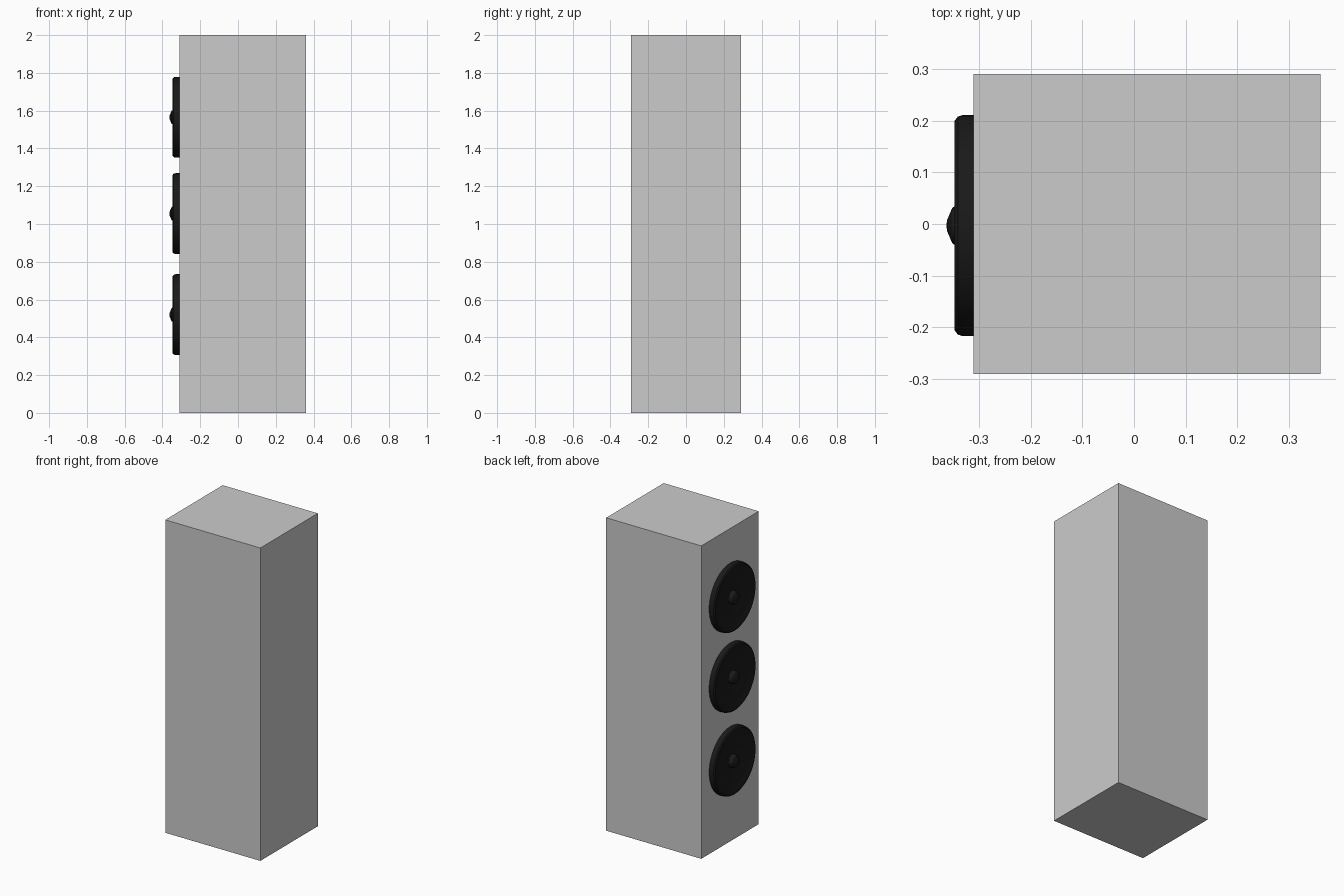
import bpy, bmesh, math
from mathutils import Matrix

if "Cube" in bpy.data.objects:
    bpy.data.objects.remove(bpy.data.objects["Cube"])

FACE_X = -0.311  # cabinet face that carries the drivers


def material(name, color):
    m = bpy.data.materials.new(name)
    m.diffuse_color = color
    m.use_nodes = True
    m.node_tree.nodes["Principled BSDF"].inputs["Base Color"].default_value = m.diffuse_color
    return m


def finish(name, bm, mat=None, smooth=False):
    me = bpy.data.meshes.new(name)
    bmesh.ops.recalc_face_normals(bm, faces=bm.faces)
    bm.to_mesh(me)
    bm.free()
    ob = bpy.data.objects.new(name, me)
    bpy.context.collection.objects.link(ob)
    if mat:
        me.materials.append(mat)
    if smooth:
        bpy.ops.object.select_all(action='DESELECT')
        ob.select_set(True)
        bpy.context.view_layer.objects.active = ob
        bpy.ops.object.shade_smooth_by_angle(angle=math.radians(30))
    return ob


def lathe(name, profile, y, z, mat, segments=48):
    """Spin (radius, outward depth) points about the driver's x axis."""
    bm = bmesh.new()
    verts = [bm.verts.new((FACE_X - d, y + r, z)) for r, d in profile]
    edges = [bm.edges.new(p) for p in zip(verts, verts[1:])]
    bmesh.ops.spin(bm, geom=verts + edges, cent=(FACE_X, y, z), axis=(1, 0, 0),
                   angle=math.tau, steps=segments, use_duplicate=False)
    bmesh.ops.remove_doubles(bm, verts=bm.verts, dist=1e-5)
    return finish(name, bm, mat, True)


# cabinet
bm = bmesh.new()
bmesh.ops.create_cube(bm, size=1, matrix=Matrix.Translation((0.025, 0, 1))
                      @ Matrix.Diagonal((0.672, 0.58, 2, 1)))
finish("cabinet", bm)

black = material("black_rubber", (0.01, 0.01, 0.01, 1))

# rim with rolled edge, shallow surround, then the cone dish
rim = [(0.214, 0), (0.214, 0.020), (0.211, 0.030), (0.203, 0.036),
       (0.185, 0.036), (0.172, 0.030), (0.125, 0.027)]
cone = [(0.125, 0.027), (0.085, 0.019), (0.040, 0.014)]
# dust cap in the middle
cap = [(0.042, 0.014), (0.039, 0.034), (0.034, 0.041), (0.010, 0.051), (0, 0.052)]

# three drivers
for label, z in (("top", 1.565), ("middle", 1.055), ("bottom", 0.52)):
    lathe(f"{label}_driver_rim", rim, -0.003, z, black)
    lathe(f"{label}_driver_cone", cone, -0.003, z, black)
    lathe(f"{label}_driver_cap", cap, -0.003, z, black)
